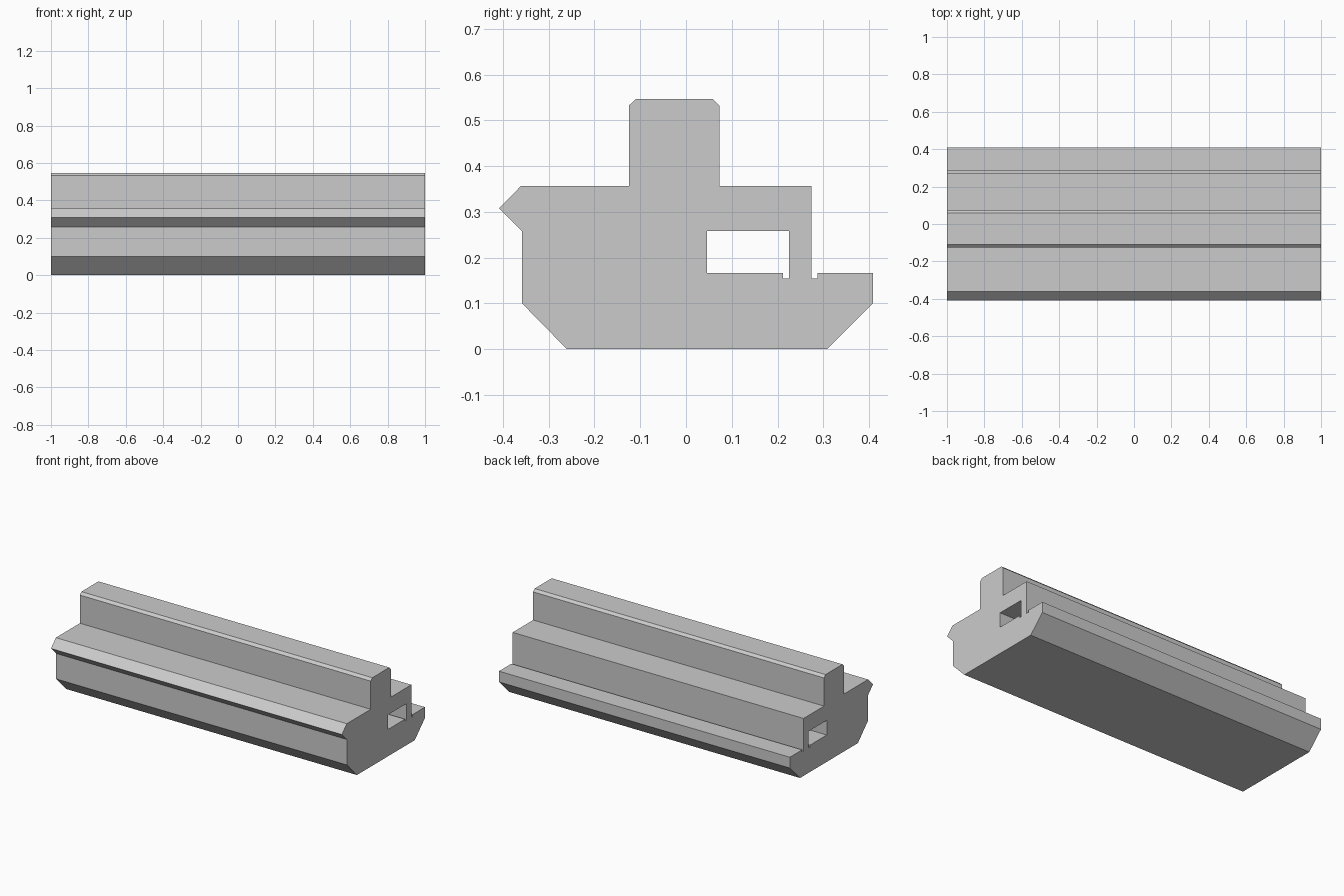
import bpy
import bmesh

cube = bpy.data.objects.get("Cube")
if cube:
    bpy.data.objects.remove(cube, do_unlink=True)

HALF_LENGTH = 1.0

# Plain grey finish
grey = bpy.data.materials.new("plain grey")
grey.use_nodes = True
colour = (0.6, 0.6, 0.6, 1.0)
grey.diffuse_color = colour
grey.node_tree.nodes["Principled BSDF"].inputs["Base Color"].default_value = colour

# Outer cross-section as (y, z): base, relief notch, wall, raised rib, front lip
outline = [
    (-0.26, 0), (0.308, 0), (0.408, 0.1), (0.408, 0.167),
    (0.287, 0.167), (0.287, 0.154), (0.274, 0.154), (0.274, 0.357),
    (0.073, 0.357), (0.073, 0.532), (0.058, 0.547), (-0.109, 0.547),
    (-0.125, 0.532), (-0.125, 0.357), (-0.36, 0.357), (-0.408, 0.308),
    (-0.358, 0.258), (-0.358, 0.1),
]

# Rectangular channel with a small relief groove in its lower corner
channel = [
    (0.046, 0.167), (0.212, 0.167), (0.212, 0.154),
    (0.225, 0.154), (0.225, 0.258), (0.046, 0.258),
]


def add_loop(bm, points):
    """Add a closed loop of edges on the right-hand end plane."""
    verts = [bm.verts.new((-HALF_LENGTH, y, z)) for y, z in points]
    return [bm.edges.new((a, b)) for a, b in zip(verts, verts[1:] + verts[:1])]


# Fill the section around the channel, then extrude it along the length
bm = bmesh.new()
edges = add_loop(bm, outline) + add_loop(bm, channel)
bmesh.ops.triangle_fill(bm, edges=edges, use_beauty=True, use_dissolve=False)
result = bmesh.ops.extrude_face_region(bm, geom=bm.faces[:], use_keep_orig=True)
moved = [item for item in result["geom"] if isinstance(item, bmesh.types.BMVert)]
bmesh.ops.translate(bm, verts=moved, vec=(2 * HALF_LENGTH, 0, 0))
bmesh.ops.recalc_face_normals(bm, faces=bm.faces[:])

mesh = bpy.data.meshes.new("extruded_rail")
bm.to_mesh(mesh)
bm.free()
mesh.materials.append(grey)
rail = bpy.data.objects.new("extruded_rail", mesh)
bpy.context.collection.objects.link(rail)
